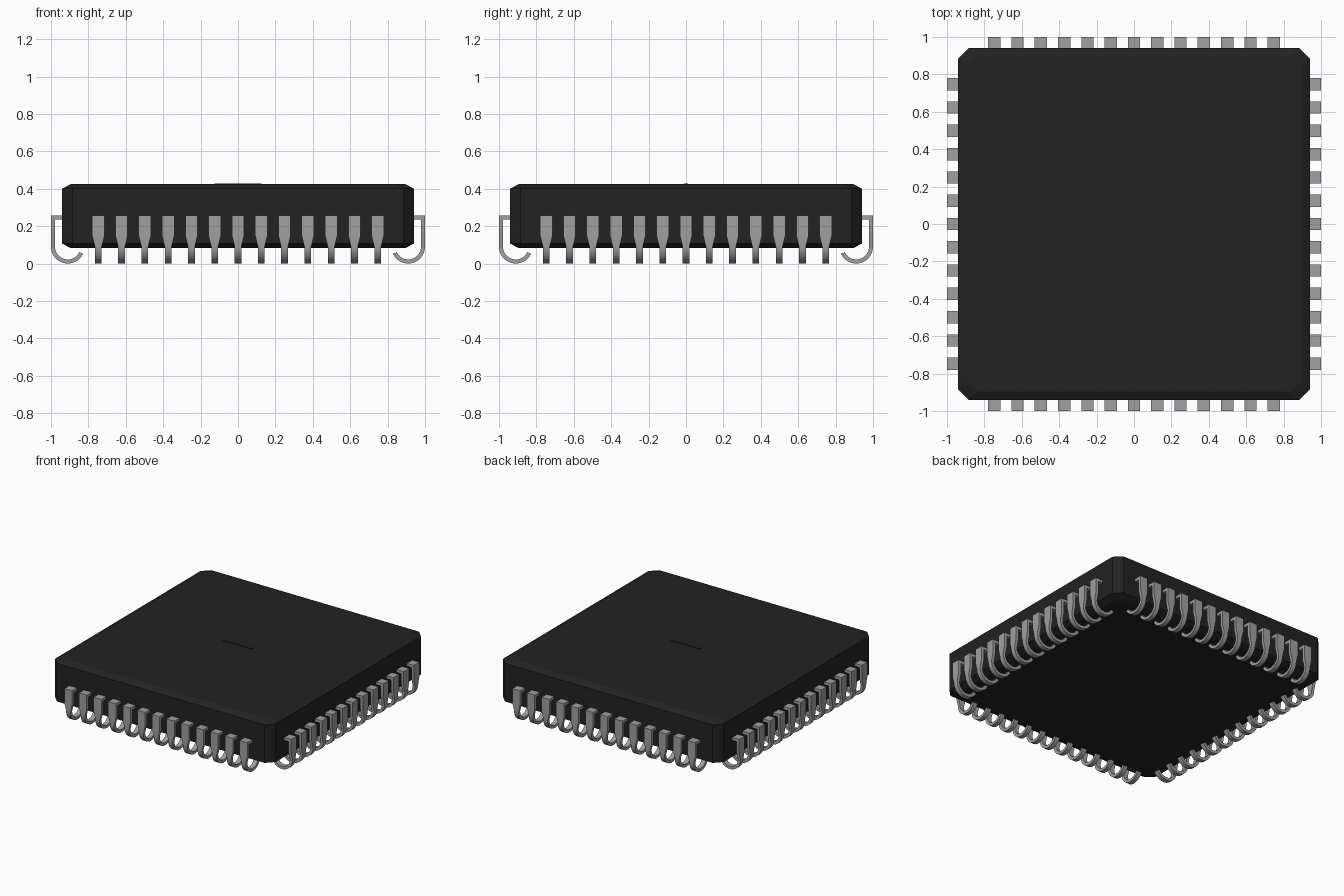
import bpy, bmesh, math

cube = bpy.data.objects.get("Cube")
if cube:
    bpy.data.objects.remove(cube, do_unlink=True)


def material(name, value):
    m = bpy.data.materials.new(name)
    m.use_nodes = True
    colour = (value, value, value, 1)
    m.diffuse_color = colour
    m.node_tree.nodes["Principled BSDF"].inputs["Base Color"].default_value = colour
    return m


black = material("black_plastic", 0.016)
metal = material("grey_metal", 0.35)


def mesh_from(bm, name, mat):
    bmesh.ops.recalc_face_normals(bm, faces=bm.faces)
    mesh = bpy.data.meshes.new(name)
    bm.to_mesh(mesh)
    bm.free()
    mesh.materials.append(mat)
    return mesh


def add_object(name, mesh):
    ob = bpy.data.objects.new(name, mesh)
    bpy.context.collection.objects.link(ob)
    return ob


# Body: stacked octagon rings with chamfered corners and rims
HALF, CORNER, RIM = 0.94, 0.055, 0.045


def octagon(bm, half, z):
    c = half - CORNER
    corners = [(half, -c), (half, c), (c, half), (-c, half),
               (-half, c), (-half, -c), (-c, -half), (c, -half)]
    return [bm.verts.new((x, y, z)) for x, y in corners]


bm = bmesh.new()
rings = [octagon(bm, h, z) for h, z in
         [(HALF - RIM, 0.082), (HALF, 0.107), (HALF, 0.4), (HALF - RIM, 0.425)]]
for low, high in zip(rings, rings[1:]):
    for i in range(8):
        j = (i + 1) % 8
        bm.faces.new((low[i], low[j], high[j], high[i]))
bm.faces.new(rings[0][::-1])
bm.faces.new(rings[-1])
add_object("chip_body", mesh_from(bm, "chip_body", black))

# Thin raised bar in the middle of the top
bm = bmesh.new()
bmesh.ops.create_cube(bm, size=1)
bmesh.ops.scale(bm, vec=(0.25, 0.022, 0.008), verts=bm.verts)
bmesh.ops.translate(bm, vec=(0, 0, 0.425), verts=bm.verts)
add_object("top_bar", mesh_from(bm, "top_bar", black))

# J-shaped pin: sections of (outer point, inner point, half width)
THICK, RADIUS, TOP = 0.022, 0.09, 0.257
WIDE, NARROW = 0.033, 0.018
sections = [((0.9, TOP), (0.9, TOP - THICK), WIDE),
            ((1, TOP), (1 - THICK, TOP - THICK), WIDE),
            ((1, 0.15), (1 - THICK, 0.15), WIDE)]
STEPS = 16
for i in range(STEPS + 1):
    a = -math.radians(155) * i / STEPS
    outer, inner = [(1 - RADIUS + r * math.cos(a), RADIUS + r * math.sin(a))
                    for r in (RADIUS, RADIUS - THICK)]
    sections.append((outer, inner, NARROW))

bm = bmesh.new()
loops = []
for (ox, oz), (ix, iz), w in sections:
    loops.append([bm.verts.new(p) for p in
                  ((ox, -w, oz), (ox, w, oz), (ix, w, iz), (ix, -w, iz))])
for a, b in zip(loops, loops[1:]):
    for i in range(4):
        j = (i + 1) % 4
        bm.faces.new((a[i], a[j], b[j], b[i]))
bm.faces.new(loops[0])
bm.faces.new(loops[-1])
pin_mesh = mesh_from(bm, "pin", metal)

# Thirteen pins along each of the four sides
PINS, PITCH = 13, 0.1245
for k, side in enumerate(("left", "back", "right", "front")):
    angle = k * math.pi / 2
    for n in range(PINS):
        t = (n - (PINS - 1) / 2) * PITCH
        pin = add_object(f"pin_{side}_{n + 1}", pin_mesh)
        pin.rotation_euler.z = angle
        pin.location = (-t * math.sin(angle), t * math.cos(angle), 0)

# Smooth the curl of the shared pin mesh while keeping its edges sharp
bpy.ops.object.select_all(action='DESELECT')
pin.select_set(True)
bpy.context.view_layer.objects.active = pin
bpy.ops.object.shade_smooth_by_angle(angle=math.radians(30))
